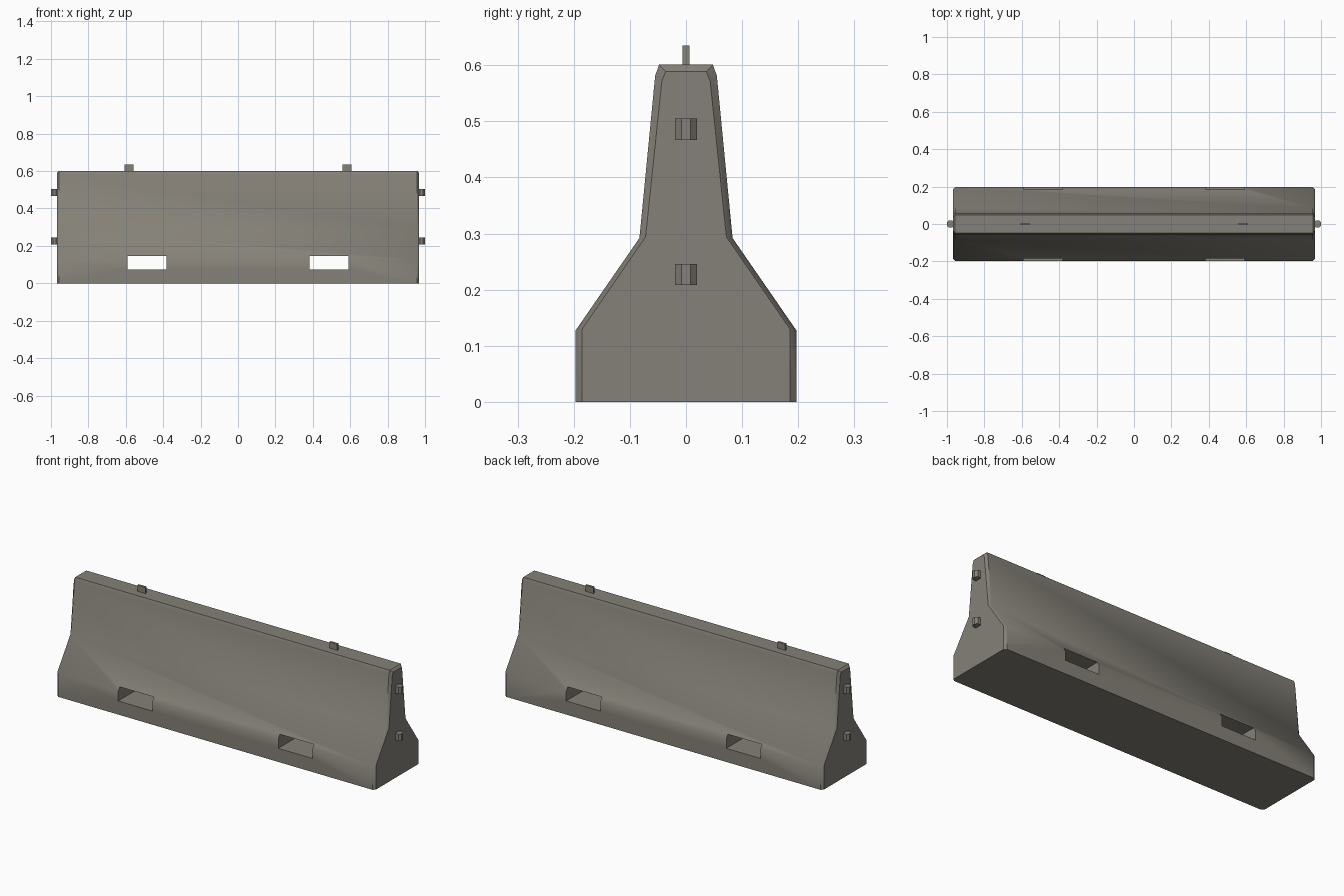
import bpy, bmesh, math
from mathutils import Matrix

if "Cube" in bpy.data.objects:
    bpy.data.objects.remove(bpy.data.objects["Cube"])

concrete = bpy.data.materials.new("warm grey concrete")
concrete.diffuse_color = (0.235, 0.22, 0.188, 1)
concrete.use_nodes = True
concrete.node_tree.nodes["Principled BSDF"].inputs["Base Color"].default_value = concrete.diffuse_color


def add_object(name, bm):
    bmesh.ops.recalc_face_normals(bm, faces=bm.faces[:])
    mesh = bpy.data.meshes.new(name)
    bm.to_mesh(mesh)
    bm.free()
    mesh.materials.append(concrete)
    obj = bpy.data.objects.new(name, mesh)
    bpy.context.collection.objects.link(obj)
    return obj


def box(name, center, size):
    bm = bmesh.new()
    bmesh.ops.create_cube(bm, size=1, matrix=Matrix.Translation(center) @ Matrix.Diagonal((*size, 1)))
    return add_object(name, bm)


# Barrier body: one profile lofted along x, smaller at both ends for the chamfer
outer = [(0.197, 0), (0.197, 0.127), (0.083, 0.292), (0.055, 0.581), (0.048, 0.601)]
inner = [(0.185, 0), (0.185, 0.13), (0.072, 0.294), (0.043, 0.572), (0.036, 0.589)]
bm = bmesh.new()
rings = []
for x, half in [(-0.969, inner), (-0.957, outer), (0.957, outer), (0.969, inner)]:
    loop = half + [(-y, z) for y, z in reversed(half)]
    rings.append([bm.verts.new((x, y, z)) for y, z in loop])
for a, b in zip(rings, rings[1:]):
    for i in range(len(a)):
        j = (i + 1) % len(a)
        bm.faces.new((a[i], a[j], b[j], b[i]))
bm.faces.new(rings[0])
bm.faces.new(rings[-1])
body = add_object("barrier_body", bm)

# Forklift slots cut right through the foot
for side in (-1, 1):
    cutter = box("slot_cutter", (side * 0.487, 0, 0.111), (0.208, 0.6, 0.072))
    cutter.hide_render = True
    mod = body.modifiers.new("slot", 'BOOLEAN')
    mod.operation = 'DIFFERENCE'
    mod.solver = 'EXACT'
    mod.object = cutter
    bpy.context.view_layer.objects.active = body
    bpy.ops.object.modifier_apply(modifier=mod.name)
    bpy.data.objects.remove(cutter)

# Soft creases along the sides, sharp chamfers and slots
bpy.ops.object.select_all(action='DESELECT')
body.select_set(True)
bpy.context.view_layer.objects.active = body
bpy.ops.object.shade_smooth_by_angle(angle=math.radians(38))

for side, label in ((-1, "left"), (1, "right")):
    # Lifting tab on the top edge
    box(f"lifting_tab_{label}", (side * 0.584, 0, 0.612), (0.048, 0.0125, 0.046))
    # Octagonal coupling pins on the end face
    for z, level in ((0.227, "lower"), (0.486, "upper")):
        bm = bmesh.new()
        bmesh.ops.create_cone(
            bm, cap_ends=True, segments=8, radius1=0.0208, radius2=0.0208, depth=0.038,
            matrix=Matrix.Translation((side * 0.9808, 0, z)) @ Matrix.Rotation(math.pi / 8, 4, 'Z'))
        add_object(f"coupling_pin_{label}_{level}", bm)
